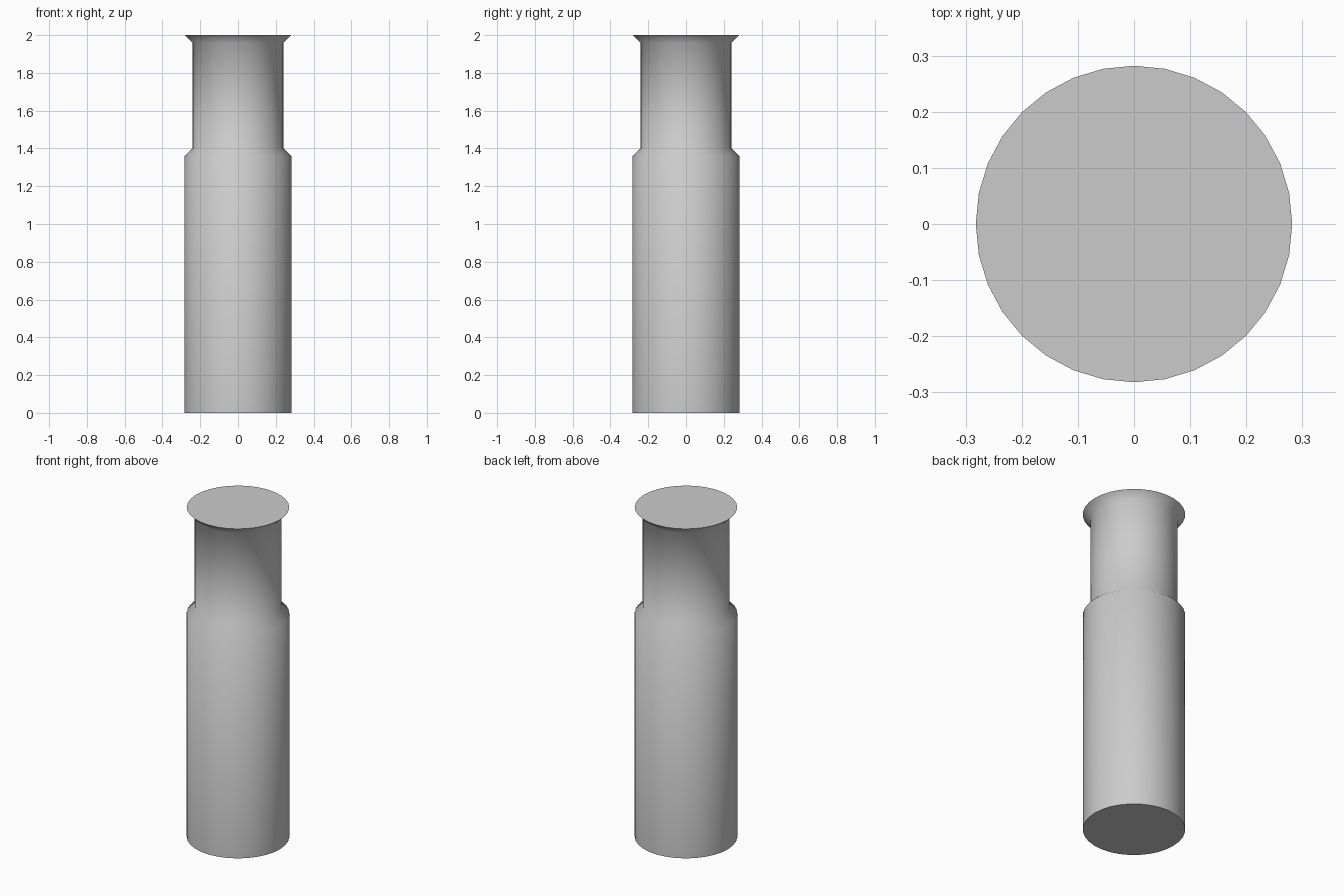
import bpy
import bmesh
import math

if "Cube" in bpy.data.objects:
    bpy.data.objects.remove(bpy.data.objects["Cube"])

SIDES = 32

# Outline as (radius, height), from base to flared lip
PROFILE = [(0.282, 0.0), (0.282, 1.36), (0.24, 1.403), (0.24, 1.958), (0.282, 2.0)]


def lathe(name, profile, sides):
    bm = bmesh.new()
    rings = [[bm.verts.new((r * math.cos(2 * math.pi * i / sides),
                            r * math.sin(2 * math.pi * i / sides), z))
              for i in range(sides)] for r, z in profile]
    # Walls
    for low, high in zip(rings, rings[1:]):
        for i in range(sides):
            j = (i + 1) % sides
            bm.faces.new((low[i], low[j], high[j], high[i]))
    # Flat end caps
    bm.faces.new(rings[0][::-1])
    bm.faces.new(rings[-1])
    mesh = bpy.data.meshes.new(name)
    bm.to_mesh(mesh)
    bm.free()
    obj = bpy.data.objects.new(name, mesh)
    bpy.context.collection.objects.link(obj)
    return obj


# Stepped cylinder with a narrow neck and a flared lip
body = lathe("stepped_cylinder", PROFILE, SIDES)
bpy.context.view_layer.objects.active = body
body.select_set(True)
bpy.ops.object.shade_smooth_by_angle(angle=math.radians(50))
